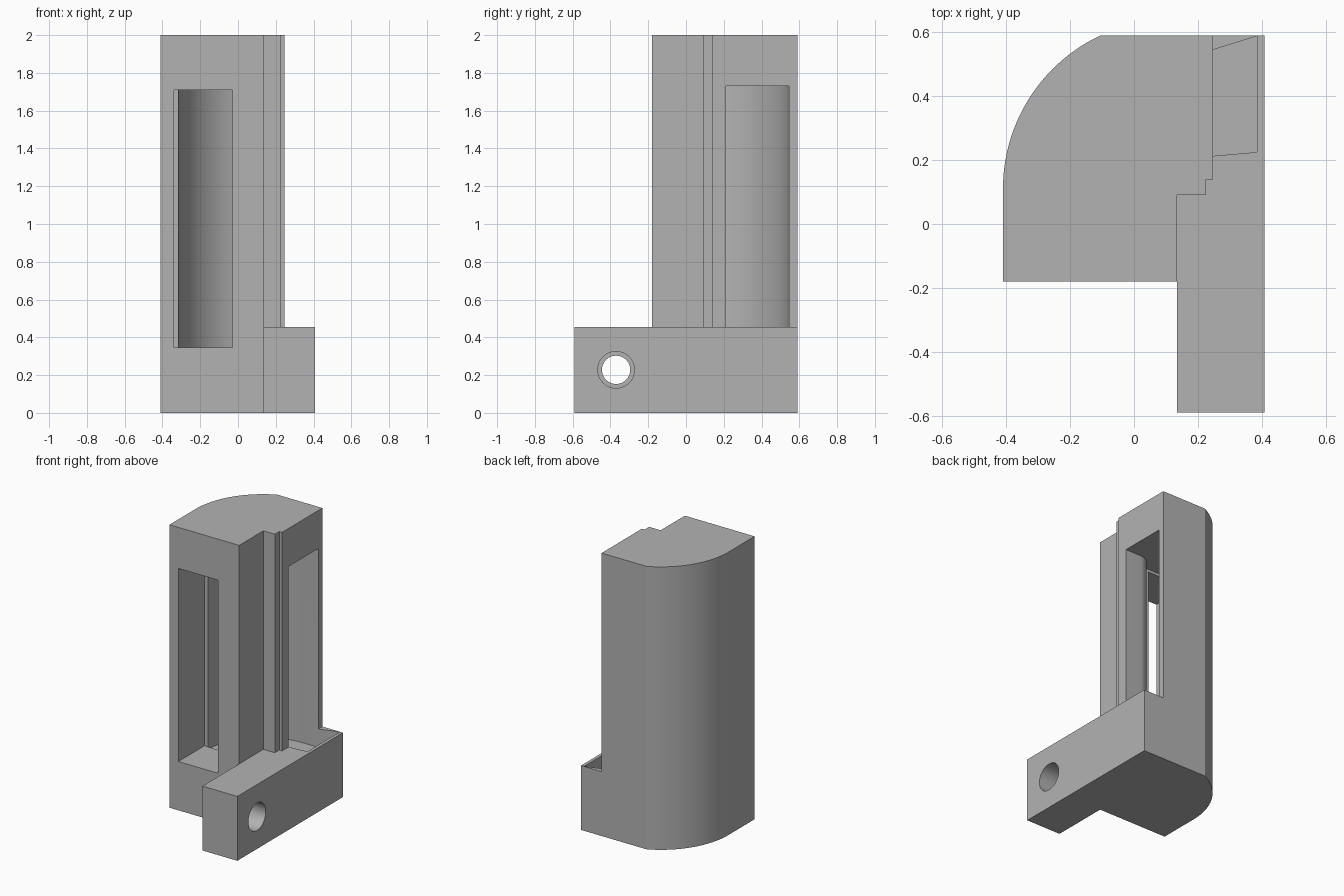
import bpy, bmesh
from math import sin, cos, pi, radians
from mathutils import Matrix

cube = bpy.data.objects.get("Cube")
if cube:
    bpy.data.objects.remove(cube, do_unlink=True)

grey = bpy.data.materials.new("plain grey")
grey.use_nodes = True
colour = (0.45, 0.45, 0.45, 1)
grey.diffuse_color = colour
grey.node_tree.nodes["Principled BSDF"].inputs["Base Color"].default_value = colour


def add(name, bm):
    bmesh.ops.recalc_face_normals(bm, faces=bm.faces)
    mesh = bpy.data.meshes.new(name)
    bm.to_mesh(mesh)
    bm.free()
    mesh.materials.append(grey)
    ob = bpy.data.objects.new(name, mesh)
    bpy.context.collection.objects.link(ob)
    return ob


def prism(name, outline, z0, z1):
    bm = bmesh.new()
    face = bm.faces.new([bm.verts.new((x, y, z0)) for x, y in outline])
    ext = bmesh.ops.extrude_face_region(bm, geom=[face])
    verts = [v for v in ext["geom"] if isinstance(v, bmesh.types.BMVert)]
    bmesh.ops.translate(bm, vec=(0, 0, z1 - z0), verts=verts)
    return add(name, bm)


def box(name, x0, x1, y0, y1, z0, z1):
    return prism(name, [(x0, y0), (x1, y0), (x1, y1), (x0, y1)], z0, z1)


def cylinder_x(name, r, x0, x1, y, z):
    bm = bmesh.new()
    bmesh.ops.create_cone(bm, cap_ends=True, segments=48, radius1=r, radius2=r, depth=x1 - x0)
    bmesh.ops.transform(bm, verts=bm.verts, matrix=Matrix.Translation(((x0 + x1) / 2, y, z))
                        @ Matrix.Rotation(pi / 2, 4, "Y"))
    return add(name, bm)


def arc(r, a0, a1, n=32):
    angles = [radians(a0 + (a1 - a0) * i / n) for i in range(n + 1)]
    return [(CX + r * cos(a), CY + r * sin(a)) for a in angles]


def combine(target, tool, operation):
    mod = target.modifiers.new(tool.name, "BOOLEAN")
    mod.operation = operation
    mod.solver = "EXACT"
    mod.object = tool
    bpy.context.view_layer.objects.active = target
    bpy.ops.object.modifier_apply(modifier=mod.name)
    bpy.data.objects.remove(tool, do_unlink=True)


# Shared centre of the rounded corner and the curved channel
CX, CY = 0.12, 0.11

# Tower with rounded back corner and stepped side
tower = prism("channel_housing", [
    (-0.41, -0.18), (0.135, -0.18), (0.135, 0.09), (0.225, 0.09), (0.225, 0.14),
    (0.247, 0.14), (0.247, 0.59)] + arc(0.53, 115.1, 180), 0, 2)

# Mounting bar along the side
combine(tower, box("mounting_bar", 0.135, 0.408, -0.59, 0.59, 0, 0.455), "UNION")

# Curved channel, flaring into a recess in the bar
elbow = (arc(0.435, 180, 90) + [(0.247, 0.545), (0.385, 0.588), (0.385, 0.225), (0.247, 0.213)]
         + arc(0.103, 90, 180, 16))
combine(tower, prism("channel_cut", elbow, 0.325, 1.73), "DIFFERENCE")

# Front window leading into the channel
combine(tower, box("window_cut", -0.34, -0.03, -0.3, CY + 0.003, 0.345, 1.71), "DIFFERENCE")

# Screw hole with a wider bore on the outer side
combine(tower, cylinder_x("hole_cut", 0.075, 0.05, 0.5, -0.37, 0.228), "DIFFERENCE")
combine(tower, cylinder_x("bore_cut", 0.097, 0.19, 0.5, -0.37, 0.228), "DIFFERENCE")

bpy.ops.object.select_all(action="DESELECT")
tower.select_set(True)
bpy.context.view_layer.objects.active = tower
bpy.ops.object.shade_smooth_by_angle(angle=radians(20))
